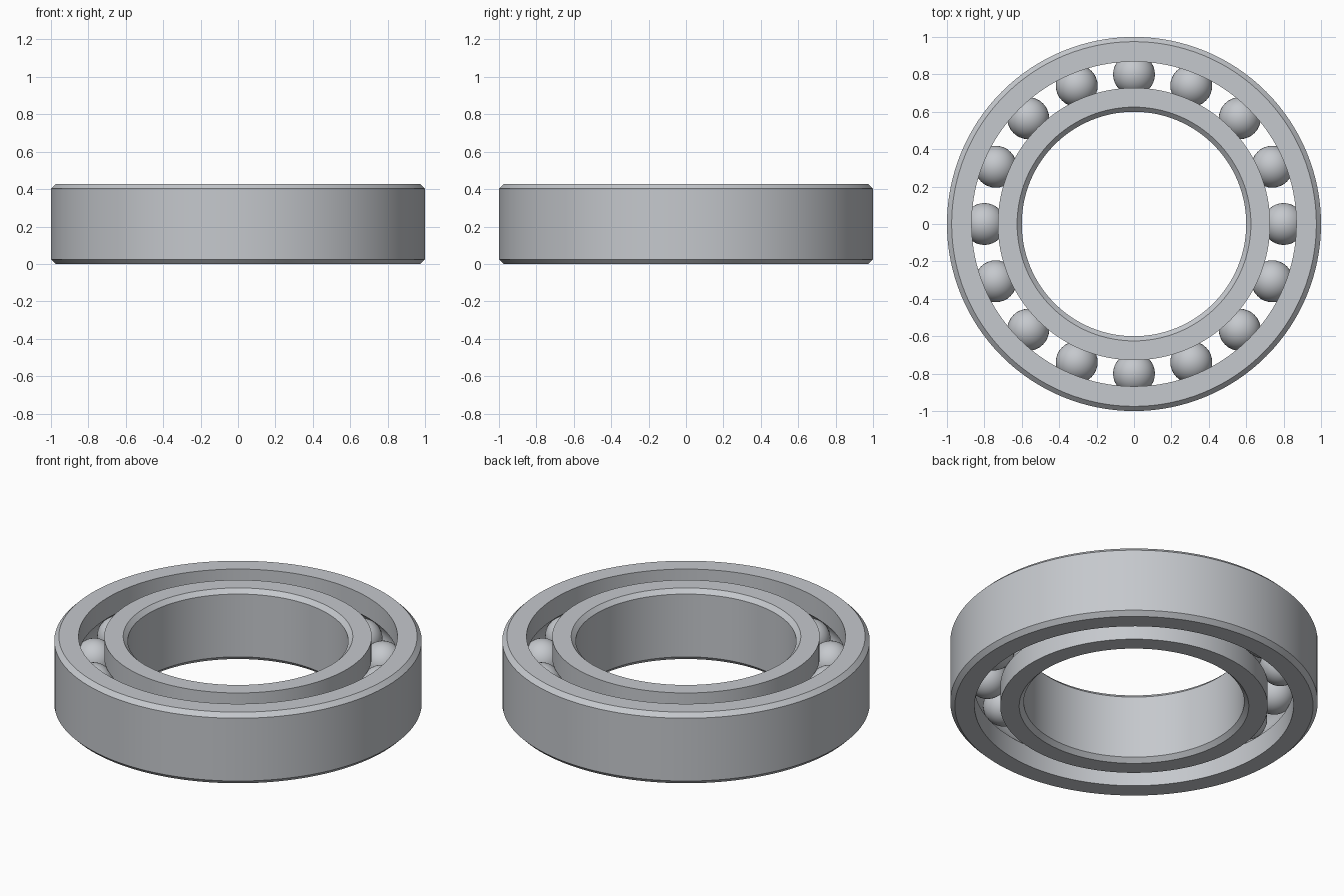
import bpy, bmesh
from math import sin, cos, pi, asin, radians

if "Cube" in bpy.data.objects:
    bpy.data.objects.remove(bpy.data.objects["Cube"])

HEIGHT = 0.427
MID = HEIGHT / 2
PITCH = 0.8          # radius of the circle the balls sit on
BALL_R = 0.112
BALLS = 16
SEGMENTS = 128
CHAMFER = 0.025

steel = bpy.data.materials.new("steel_grey")
steel.use_nodes = True
colour = (0.56, 0.58, 0.61, 1)
steel.diffuse_color = colour
bsdf = next(n for n in steel.node_tree.nodes if n.type == "BSDF_PRINCIPLED")
bsdf.inputs["Base Color"].default_value = colour


def finish(name, bm):
    mesh = bpy.data.meshes.new(name)
    bm.to_mesh(mesh)
    bm.free()
    mesh.materials.append(steel)
    obj = bpy.data.objects.new(name, mesh)
    bpy.context.collection.objects.link(obj)
    bpy.ops.object.select_all(action="DESELECT")
    obj.select_set(True)
    bpy.context.view_layer.objects.active = obj
    bpy.ops.object.shade_smooth_by_angle(angle=radians(25))
    return obj


def race_ring(name, plain_r, race_r):
    """Ring with a chamfered plain wall and a ball groove in the other wall."""
    side = 1 if race_r > PITCH else -1
    groove_r = BALL_R + 0.001
    half = asin(0.0 + (1 - ((race_r - PITCH) / groove_r) ** 2) ** 0.5)
    steps = 12
    groove = []
    for i in range(steps + 1):
        a = half * (2 * i / steps - 1)
        groove.append((PITCH + side * groove_r * cos(a), MID + groove_r * sin(a)))
    lip_r = plain_r - side * CHAMFER
    profile = [(race_r, 0)] + groove + [
        (race_r, HEIGHT), (lip_r, HEIGHT), (plain_r, HEIGHT - CHAMFER),
        (plain_r, CHAMFER), (lip_r, 0)]

    bm = bmesh.new()
    loops = []
    for s in range(SEGMENTS):
        t = 2 * pi * s / SEGMENTS
        loops.append([bm.verts.new((r * cos(t), r * sin(t), z)) for r, z in profile])
    n = len(profile)
    for s in range(SEGMENTS):
        a, b = loops[s], loops[(s + 1) % SEGMENTS]
        for i in range(n):
            j = (i + 1) % n
            bm.faces.new((a[i], b[i], b[j], a[j]))
    bmesh.ops.recalc_face_normals(bm, faces=bm.faces)
    return finish(name, bm)


# Inner and outer races
race_ring("outer_ring", 1.0, 0.868)
race_ring("inner_ring", 0.6, 0.728)

# Balls, sharing one mesh
bm = bmesh.new()
bmesh.ops.create_uvsphere(bm, u_segments=32, v_segments=20, radius=BALL_R)
first = finish("ball_01", bm)
for k in range(BALLS):
    ball = first
    if k:
        ball = bpy.data.objects.new(f"ball_{k + 1:02d}", first.data)
        bpy.context.collection.objects.link(ball)
    t = 2 * pi * k / BALLS
    ball.location = (PITCH * cos(t), PITCH * sin(t), MID)
    ball.rotation_euler.z = t
